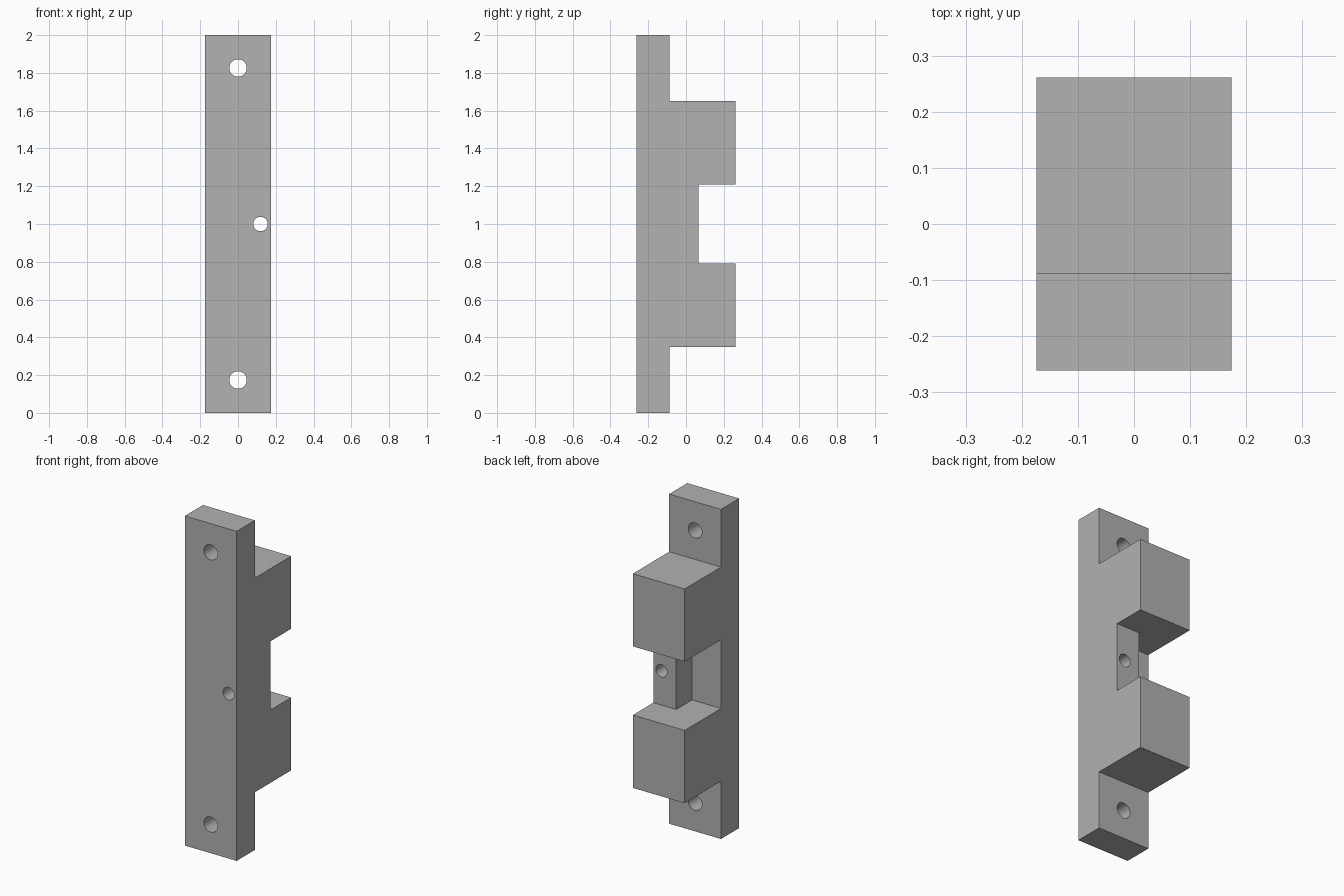
import bpy, bmesh
from mathutils import Matrix, Vector

default = bpy.data.objects.get("Cube")
if default:
    bpy.data.objects.remove(default, do_unlink=True)

HALF_W = 0.174               # half width in x
FRONT, BACK = -0.261, 0.261  # depth range in y
PLATE = -0.087               # back of the mounting plate
WEB_X, WEB_Y = 0.02, 0.065   # inner side and back of the web
BLOCK_LOW, BLOCK_HIGH = 0.35, 1.65
GAP_LOW, GAP_HIGH = 0.792, 1.209

grey = bpy.data.materials.new("plain_grey")
grey.use_nodes = True
colour = (0.445, 0.445, 0.445, 1)
grey.diffuse_color = colour
grey.node_tree.nodes["Principled BSDF"].inputs["Base Color"].default_value = colour


def finish(name, bm):
    bmesh.ops.recalc_face_normals(bm, faces=bm.faces)
    mesh = bpy.data.meshes.new(name)
    bm.to_mesh(mesh)
    bm.free()
    mesh.materials.append(grey)
    obj = bpy.data.objects.new(name, mesh)
    bpy.context.collection.objects.link(obj)
    return obj


def prism(name, outline, direction):
    """Extrude a closed outline of 3D points along a direction."""
    bm = bmesh.new()
    face = bm.faces.new([bm.verts.new(p) for p in outline])
    new = bmesh.ops.extrude_face_region(bm, geom=[face])["geom"]
    verts = [v for v in new if isinstance(v, bmesh.types.BMVert)]
    bmesh.ops.translate(bm, verts=verts, vec=Vector(direction))
    return finish(name, bm)


def drill(name, x, z, radius):
    """Cylinder through the full depth, along y."""
    bm = bmesh.new()
    bmesh.ops.create_cone(bm, cap_ends=True, segments=48, radius1=radius,
                          radius2=radius, depth=2,
                          matrix=Matrix.Translation((x, 0, z)) @ Matrix.Rotation(1.5707963, 4, 'X'))
    return finish(name, bm)


# Body: side profile of plate and raised block, extruded across the width
side = [(FRONT, 0), (PLATE, 0), (PLATE, BLOCK_LOW), (BACK, BLOCK_LOW),
        (BACK, BLOCK_HIGH), (PLATE, BLOCK_HIGH), (PLATE, 2), (FRONT, 2)]
body = prism("bracket_body", [(-HALF_W, y, z) for y, z in side], (2 * HALF_W, 0, 0))

# L-shaped pocket between the two blocks, leaving a web on one side
plan = [(-1, PLATE), (WEB_X, PLATE), (WEB_X, WEB_Y), (1, WEB_Y), (1, 1), (-1, 1)]
cutters = [prism("pocket_cutter", [(x, y, GAP_LOW) for x, y in plan],
                 (0, 0, GAP_HIGH - GAP_LOW))]

# Screw holes at both ends and a smaller hole through the web
for label, x, z, r in [("lower", 0, 0.174, 0.046), ("upper", 0, 1.826, 0.046),
                       ("web", 0.119, 1.0, 0.038)]:
    cutters.append(drill(label + "_hole_cutter", x, z, r))

bpy.ops.object.select_all(action='DESELECT')
body.select_set(True)
bpy.context.view_layer.objects.active = body
for cutter in cutters:
    cutter.hide_render = True
    mod = body.modifiers.new(cutter.name, 'BOOLEAN')
    mod.operation = 'DIFFERENCE'
    mod.solver = 'EXACT'
    mod.object = cutter
    bpy.ops.object.modifier_apply(modifier=mod.name)
    bpy.data.objects.remove(cutter, do_unlink=True)

# Round hole walls, crisp edges elsewhere
bpy.ops.object.shade_smooth_by_angle(angle=0.52)
